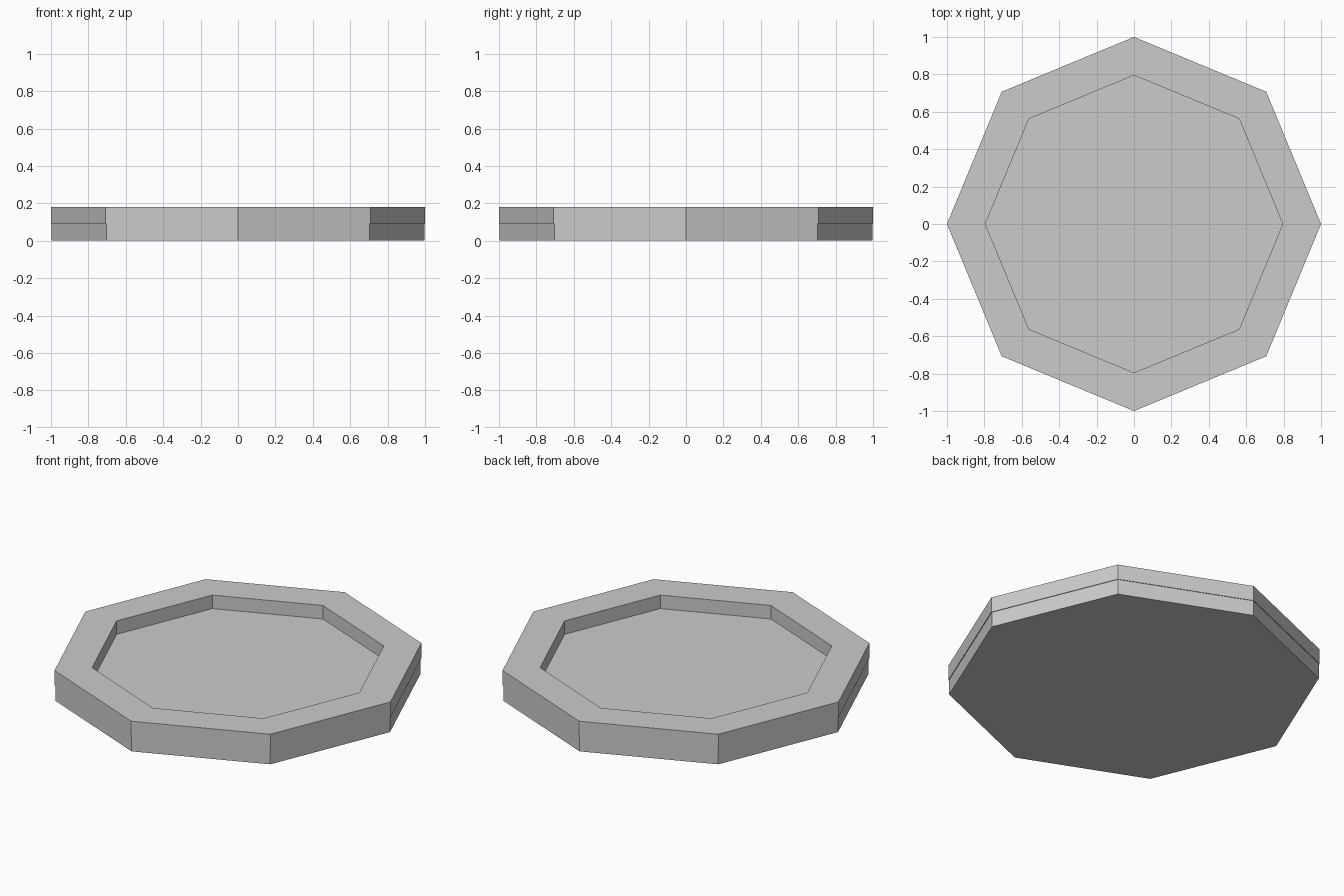
import bpy
import bmesh
from math import cos, sin, pi

cube = bpy.data.objects.get("Cube")
if cube:
    bpy.data.objects.remove(cube, do_unlink=True)

SIDES = 8
GREY = (0.6, 0.6, 0.6, 1)

mat = bpy.data.materials.new("plain_grey")
mat.use_nodes = True
mat.diffuse_color = GREY
mat.node_tree.nodes["Principled BSDF"].inputs["Base Color"].default_value = GREY


def add_object(name, bm):
    bmesh.ops.recalc_face_normals(bm, faces=bm.faces)
    mesh = bpy.data.meshes.new(name)
    bm.to_mesh(mesh)
    bm.free()
    mesh.materials.append(mat)
    obj = bpy.data.objects.new(name, mesh)
    bpy.context.collection.objects.link(obj)
    return obj


def ring(bm, radius, z):
    angles = [2 * pi * i / SIDES for i in range(SIDES)]
    return [bm.verts.new((radius * cos(a), radius * sin(a), z)) for a in angles]


def bridge(bm, a, b):
    for i in range(SIDES):
        j = (i + 1) % SIDES
        bm.faces.new((a[i], a[j], b[j], b[i]))


# Base slab, whose top is the recessed floor
bm = bmesh.new()
bottom, top = ring(bm, 0.996, 0), ring(bm, 0.996, 0.1)
bridge(bm, bottom, top)
bm.faces.new(bottom)
bm.faces.new(top)
add_object("base_slab", bm)

# Raised rim, a closed square-section ring around the floor
bm = bmesh.new()
profile = [(1, 0.09), (1, 0.18), (0.795, 0.18), (0.795, 0.09)]
rings = [ring(bm, r, z) for r, z in profile]
for k in range(len(rings)):
    bridge(bm, rings[k], rings[(k + 1) % len(rings)])
add_object("raised_rim", bm)
